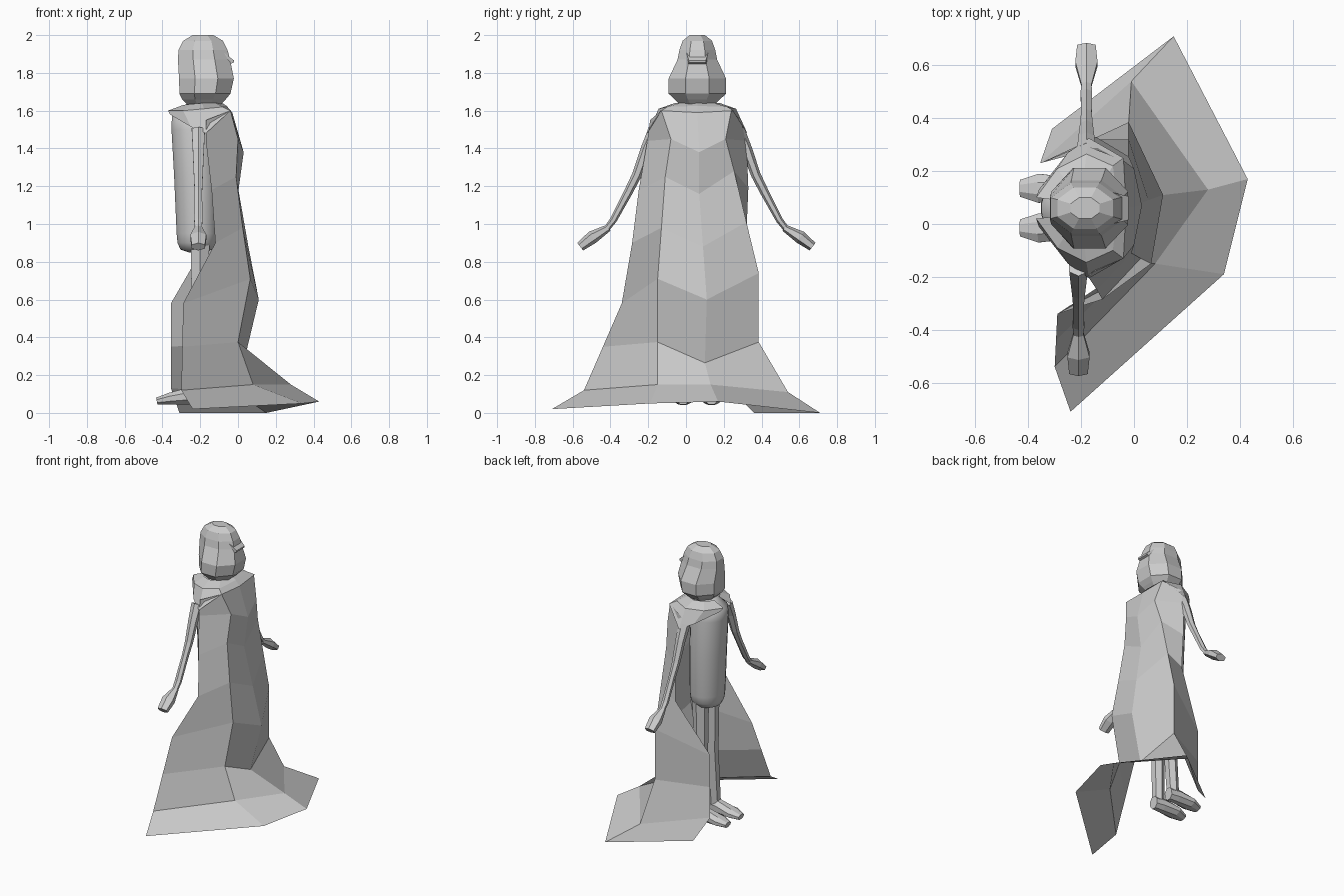
import bpy, bmesh, math
from mathutils import Vector

MID = 0.06  # the figure's own symmetry plane in y


def finish(name, bm, smooth=False):
    bmesh.ops.recalc_face_normals(bm, faces=bm.faces[:])
    me = bpy.data.meshes.new(name)
    bm.to_mesh(me)
    bm.free()
    ob = bpy.data.objects.new(name, me)
    bpy.context.collection.objects.link(ob)
    if smooth:
        for p in me.polygons:
            p.use_smooth = True
    return ob


def loft(name, rings, u, sides=8, straight=False, smooth=False):
    """Closed tube through (x, y, z, half width along u, half width across)."""
    bm = bmesh.new()
    pts = [Vector(r[:3]) for r in rings]
    u = Vector(u)
    loops = []
    for i, r in enumerate(rings):
        if straight:
            t = pts[-1] - pts[0]
        else:
            t = pts[min(i + 1, len(pts) - 1)] - pts[max(i - 1, 0)]
        t = (t - u * t.dot(u)).normalized()
        v = t.cross(u)
        loop = []
        for k in range(sides):
            a = 2 * math.pi * (k + 0.5) / sides
            s = 1 / math.cos(math.pi / sides)
            loop.append(bm.verts.new(pts[i] + u * r[3] * s * math.cos(a) + v * r[4] * s * math.sin(a)))
        loops.append(loop)
    for a, b in zip(loops, loops[1:]):
        for k in range(sides):
            j = (k + 1) % sides
            bm.faces.new((a[k], a[j], b[j], b[k]))
    bm.faces.new(loops[0])
    bm.faces.new(loops[-1])
    return finish(name, bm, smooth)


def sheet(name, columns):
    """Open cloth surface through neighbouring columns of points."""
    bm = bmesh.new()
    g = [[bm.verts.new(p) for p in c] for c in columns]
    for a, b in zip(g, g[1:]):
        for i in range(len(a) - 1):
            bm.faces.new((a[i], a[i + 1], b[i + 1], b[i]))
    return finish(name, bm)


def mirror(p):
    return (p[0], 2 * MID - p[1], p[2])


# Cape: five folds, each running from shoulder to trailing hem
edge_a = [(-.17, -.19, 1.55), (-.17, -.205, 1.44), (-.14, -.25, 1.18), (-.12, -.285, .90),
          (-.29, -.34, .58), (-.295, -.44, .35), (-.30, -.54, .12), (-.24, -.71, .02)]
fold_a = [(-.04, -.13, 1.60), (.0, -.08, 1.45), (-.01, -.11, 1.25), (.025, -.13, .98),
          (.065, -.15, .71), (.0, -.15, .375), (.08, -.15, .15), (.34, -.19, .05)]
spine = [(-.03, .06, 1.59), (.03, .07, 1.38), (.0, .07, 1.16), (.055, .09, .88),
         (.11, .11, .60), (.03, .10, .265), (.28, .13, .15), (.43, .17, .06)]
fold_b = [(-.04, .24, 1.60), (.0, .21, 1.45), (-.02, .255, 1.28), (-.02, .32, 1.01),
          (-.02, .385, .74), (-.02, .385, .375), (-.01, .54, .11), (.15, .71, .0)]
edge_b = [(-.17, .29, 1.55), (-.16, .32, 1.44), (-.145, .33, 1.19), (-.14, .32, .95),
          (-.355, .23, .58), (-.355, .23, .35), (-.355, .23, .13), (-.31, .36, .0)]
sheet("cape", [edge_a, fold_a, spine, fold_b, edge_b])

# Shoulder mantle closing round the neck
half = [[(-.29, .03, 1.63), (-.37, .02, 1.60), (-.36, -.01, 1.58)],
        [(-.25, -.03, 1.635), (-.29, -.09, 1.60), (-.25, -.15, 1.515)],
        [(-.19, -.06, 1.64), (-.18, -.145, 1.61), (-.17, -.205, 1.48)],
        [(-.12, -.03, 1.64), (-.08, -.10, 1.62), (-.04, -.13, 1.60)]]
back = [(-.09, MID, 1.645), (-.06, MID, 1.625), (-.03, MID, 1.59)]
sheet("mantle", half + [back] + [[mirror(p) for p in c] for c in reversed(half)])

# Rounded smooth torso
torso = [(-.22, MID, .85, .04, .05), (-.22, MID, .865, .085, .095), (-.215, MID, .90, .105, .12),
         (-.215, MID, .95, .11, .127), (-.22, MID, 1.25, .118, .13), (-.23, MID, 1.50, .122, .13),
         (-.23, MID, 1.57, .12, .12), (-.22, MID, 1.61, .08, .08), (-.20, MID, 1.65, .06, .06)]
loft("torso", torso, (1, 0, 0), 24, straight=True, smooth=True)

# Head with full, low cheeks
head = [(-.18, MID, 1.63, .085, .09), (-.18, MID, 1.66, .115, .12), (-.175, MID, 1.69, .135, .152),
        (-.167, MID, 1.77, .145, .152), (-.18, MID, 1.87, .138, .105), (-.185, MID, 1.92, .13, .095),
        (-.185, MID, 1.97, .105, .078), (-.185, MID, 2.0, .055, .04)]
loft("head", head, (1, 0, 0), 8, straight=True)

# Wedge-shaped tuft on the back of the head
loft("tuft", [(-.09, MID, 1.87, .06, .045), (-.022, MID, 1.86, .045, .006)], (0, 1, 0), 4)

# Arms and mitten hands
for name, s, dx in (("left", 1, .015), ("right", -1, -.015)):
    arm = [(.22, 1.50, .035, .03), (.265, 1.40, .03, .025), (.315, 1.26, .024, .022),
           (.36, 1.17, .02, .02), (.44, 1.02, .022, .016), (.475, .975, .018, .014)]
    hand = [(.465, .98, .018, .016), (.55, .93, .042, .03), (.615, .88, .035, .022)]
    for part, rings in (("arm", arm), ("hand", hand)):
        path = [(-.195 + dx, MID - .005 + s * y, z, a, b) for y, z, a, b in rings]
        loft(f"{name}_{part}", path, (1, 0, 0), 6)

# Legs and flat-soled shoes
for name, s in (("left", 1), ("right", -1)):
    y = MID + s * .06
    yf = MID + s * .075
    leg = [(-.20, y, .92, .05, .045), (-.205, y, .50, .04, .038), (-.22, yf, .10, .036, .034)]
    loft(f"{name}_leg", leg, (1, 0, 0), 6, straight=True)
    shoe = [(-.18, yf, .085, .035, .042), (-.25, yf, .09, .042, .047),
            (-.36, yf, .075, .055, .032), (-.43, yf, .062, .032, .019)]
    loft(f"{name}_shoe", shoe, (0, 1, 0), 8)
